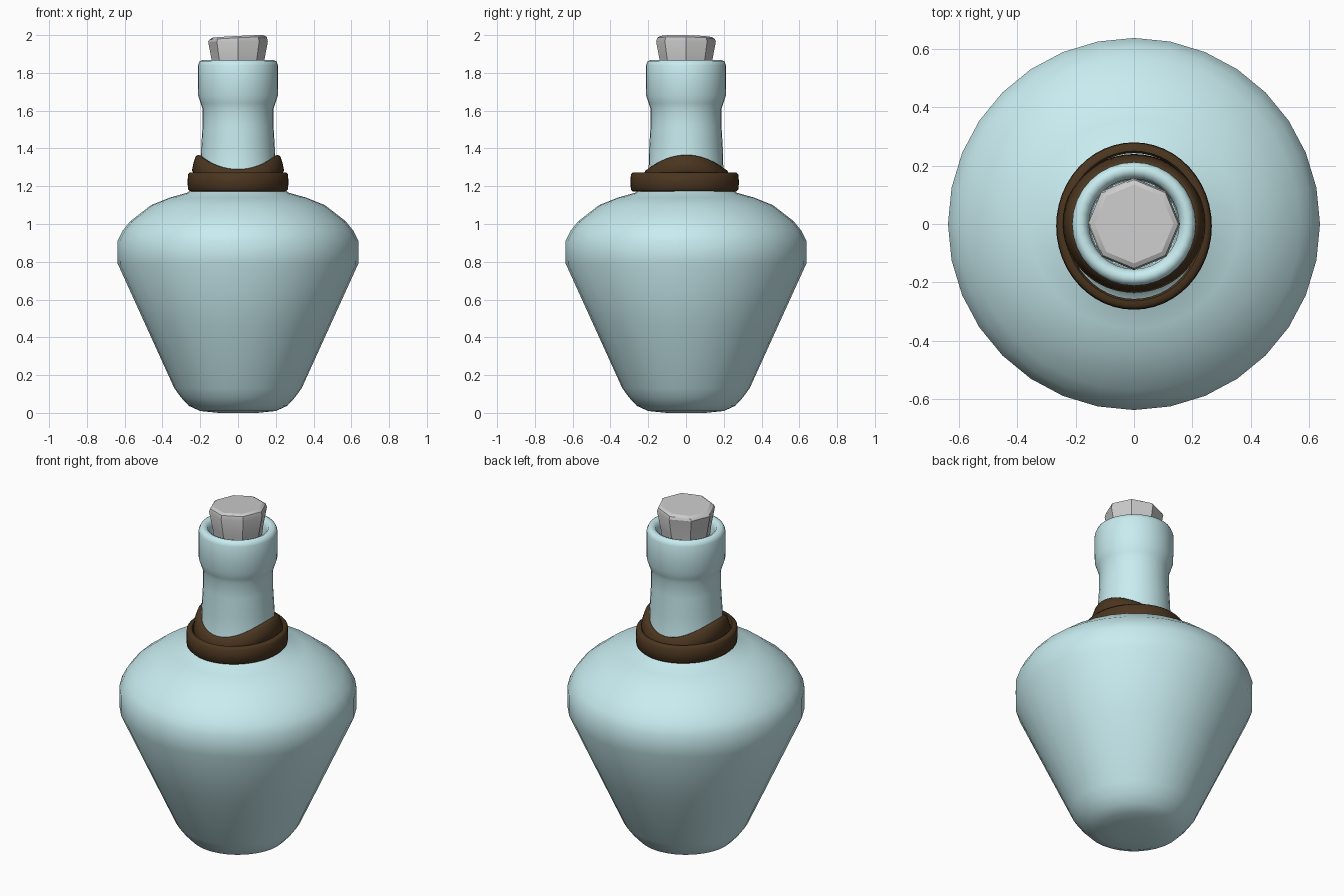
import bpy, bmesh
from math import cos, sin, pi, radians

if "Cube" in bpy.data.objects:
    bpy.data.objects.remove(bpy.data.objects["Cube"])


def material(name, rgb):
    m = bpy.data.materials.new(name)
    m.diffuse_color = (*rgb, 1)
    m.use_nodes = True
    m.node_tree.nodes["Principled BSDF"].inputs["Base Color"].default_value = m.diffuse_color
    return m


def make(name, rings, mat=None, loop=False, angle=None):
    """Skin a list of vertex rings; cap the ends or join last ring to first."""
    bm = bmesh.new()
    vs = [[bm.verts.new(p) for p in r] for r in rings]
    n = len(vs[0])
    pairs = list(zip(vs, vs[1:])) + ([(vs[-1], vs[0])] if loop else [])
    for a, b in pairs:
        for i in range(n):
            j = (i + 1) % n
            bm.faces.new((a[i], a[j], b[j], b[i]))
    if not loop:
        bm.faces.new(vs[0][::-1])
        bm.faces.new(vs[-1])
    bmesh.ops.recalc_face_normals(bm, faces=bm.faces)
    me = bpy.data.meshes.new(name)
    bm.to_mesh(me)
    bm.free()
    ob = bpy.data.objects.new(name, me)
    bpy.context.collection.objects.link(ob)
    if mat:
        me.materials.append(mat)
    if angle:
        bpy.ops.object.select_all(action='DESELECT')
        ob.select_set(True)
        bpy.context.view_layer.objects.active = ob
        bpy.ops.object.shade_smooth_by_angle(angle=radians(angle))
    return ob


def ring(rx, ry, z, n=32, cy=0.0, wave=0.0):
    """Ellipse of points; wave lifts the x sides and drops the y sides."""
    return [(rx * cos(t), cy + ry * sin(t), z + wave * cos(2 * t))
            for t in (2 * pi * i / n for i in range(n))]


glass = material("pale_glass", (0.58, 0.84, 0.87))
leather = material("brown_leather", (0.07, 0.036, 0.014))

# bottle: outer profile, rolled lip, then down inside the neck
profile = [(0.10, 0.0), (0.20, 0.01), (0.26, 0.037), (0.30, 0.08), (0.337, 0.13),
           (0.487, 0.46), (0.637, 0.79), (0.638, 0.91), (0.61, 0.965), (0.57, 1.015),
           (0.46, 1.10), (0.36, 1.14), (0.27, 1.165), (0.22, 1.20), (0.198, 1.28),
           (0.195, 1.40), (0.188, 1.52), (0.188, 1.61), (0.198, 1.64), (0.211, 1.68),
           (0.213, 1.76), (0.212, 1.84), (0.203, 1.862), (0.185, 1.868),
           (0.165, 1.86), (0.155, 1.83), (0.15, 1.65)]
make("bottle", [ring(r, r, z) for r, z in profile], glass, angle=60)


# leather straps: rounded band sections swept round the neck
def strap(name, section, cy, extra_y, wave):
    rings = [ring(r, r + extra_y, z, 48, cy, wave) for r, z in section]
    make(name, rings, leather, loop=True, angle=50)


strap("lower_strap",
      [(0.23, 1.175), (0.255, 1.173), (0.265, 1.183), (0.267, 1.222),
       (0.265, 1.262), (0.255, 1.272), (0.237, 1.272), (0.23, 1.262)],
      -0.007, 0.02, 0)
strap("upper_strap",
      [(0.205, 1.235), (0.235, 1.232), (0.244, 1.245), (0.236, 1.285),
       (0.224, 1.32), (0.212, 1.328), (0.198, 1.325), (0.194, 1.31)],
      0.002, -0.006, 0.038)

# cork: eight-sided taper with a chamfered, slightly uneven top
cork = [ring(r, r, z, 8) for r, z in
        [(0.12, 1.70), (0.138, 1.86), (0.158, 1.965), (0.152, 1.983), (0.135, 1.99)]]
for k in (3, 4):
    cork[k] = [(x, y, z + 0.05 * x - 0.02 * y + (0.003 if k == 4 else 0))
               for x, y, z in cork[k]]
make("cork", cork, angle=30)
